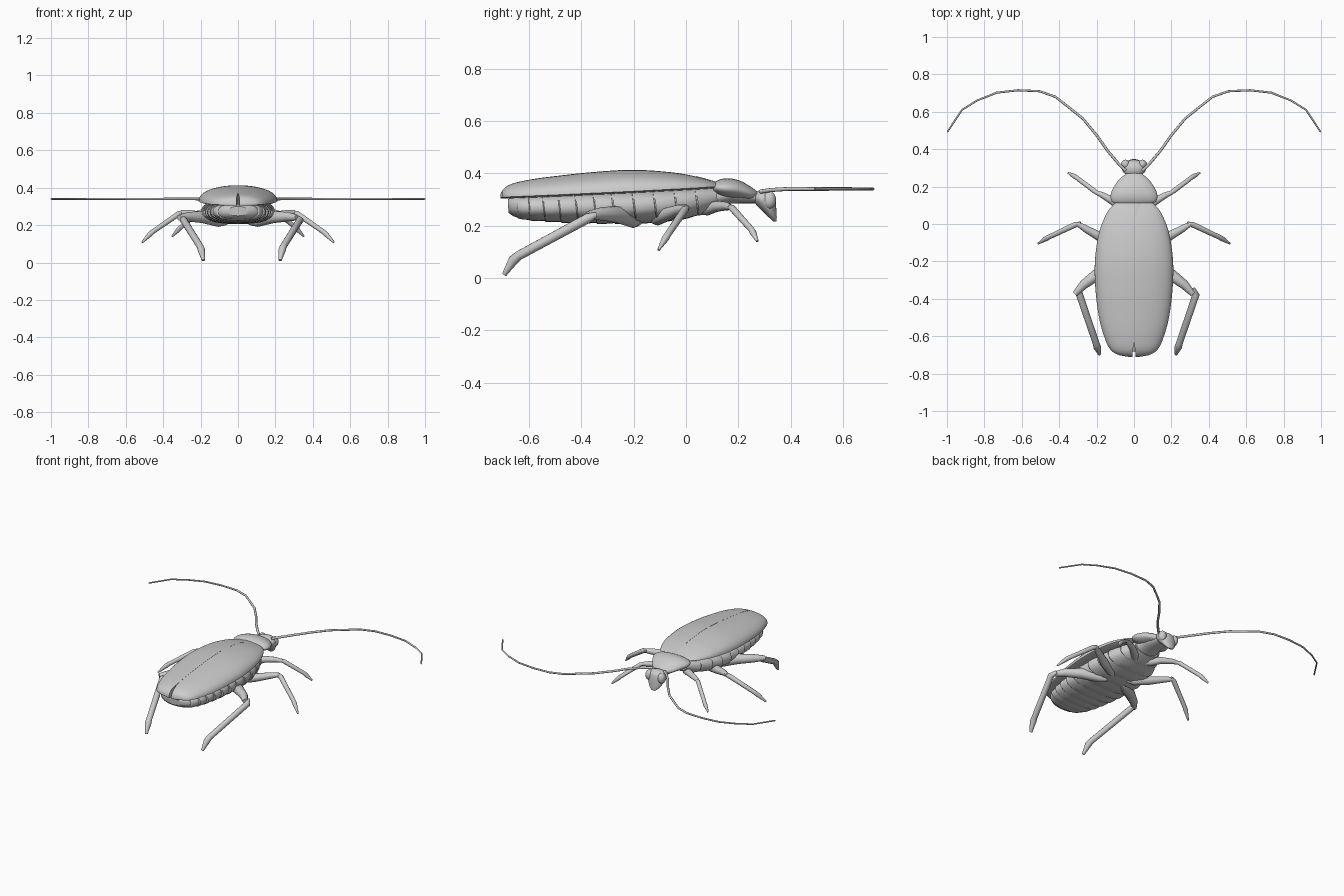
import bpy, bmesh
from math import cos, sin, pi, copysign
from mathutils import Vector

if "Cube" in bpy.data.objects:
    bpy.data.objects.remove(bpy.data.objects["Cube"])


def interp(rows, t):
    """Smooth interpolation of rows by their first value."""
    for i in range(len(rows) - 1):
        a, b = rows[i], rows[i + 1]
        if t <= b[0] or i == len(rows) - 2:
            p, q = rows[max(i - 1, 0)], rows[min(i + 2, len(rows) - 1)]
            f = (t - a[0]) / (b[0] - a[0])
            out = []
            for k in range(1, len(a)):
                ma = (b[k] - p[k]) / (b[0] - p[0]) * (b[0] - a[0])
                mb = (q[k] - a[k]) / (q[0] - a[0]) * (b[0] - a[0])
                out.append((2*f**3 - 3*f*f + 1) * a[k] + (f**3 - 2*f*f + f) * ma
                           + (3*f*f - 2*f**3) * b[k] + (f**3 - f*f) * mb)
            return out


def loft(name, rings, angle=40):
    bm = bmesh.new()
    vs = [[bm.verts.new(p) for p in r] for r in rings]
    n = len(vs[0])
    for a, b in zip(vs, vs[1:]):
        for i in range(n):
            bm.faces.new((a[i], a[(i+1) % n], b[(i+1) % n], b[i]))
    bm.faces.new(vs[0])
    bm.faces.new(vs[-1])
    bmesh.ops.recalc_face_normals(bm, faces=bm.faces)
    me = bpy.data.meshes.new(name)
    bm.to_mesh(me)
    bm.free()
    ob = bpy.data.objects.new(name, me)
    bpy.context.collection.objects.link(ob)
    smooth(ob, angle)
    return ob


def smooth(ob, angle=40):
    bpy.ops.object.select_all(action='DESELECT')
    bpy.context.view_layer.objects.active = ob
    ob.select_set(True)
    bpy.ops.object.shade_smooth_by_angle(angle=angle * pi / 180)


def oval(y, hw, lo, hi, n=32, p=1.0):
    pw = lambda v: copysign(abs(v)**p, v)
    return [Vector((hw * pw(cos(2*pi*i/n)), y, (lo+hi)/2 + (hi-lo)/2 * pw(sin(2*pi*i/n))))
            for i in range(n)]


def limb(name, pts, n=12):
    """Tapered tube; each point is x, y, z, radius."""
    ps = [Vector(p[:3]) for p in pts]
    rings = []
    for i, p in enumerate(ps):
        d = (ps[min(i+1, len(ps)-1)] - ps[max(i-1, 0)]).normalized()
        s = d.cross(Vector((0, 0, 1))).normalized()
        u = s.cross(d)
        rings.append([p + pts[i][3] * (s*cos(2*pi*k/n) + u*sin(2*pi*k/n)) for k in range(n)])
    return loft(name, rings, 50)


# Wing covers: y, half width, rim height, crown height
WING = [(-.71, .03, .304, .318), (-.70, .085, .304, .338), (-.67, .127, .304, .358), (-.6, .16, .307, .375),
        (-.5, .187, .311, .389), (-.35, .206, .318, .405), (-.2, .209, .325, .413),
        (-.05, .188, .333, .403), (.04, .155, .338, .387), (.1, .115, .342, .37), (.135, .06, .345, .36)]
for side, tag in ((1, "right"), (-1, "left")):
    rings = []
    for i in range(45):
        y = -.71 + .845 * (i / 44)**1.25
        hw, lo, hi = interp(WING, y)
        gap = .0005 + .007 * max(0, min(1, (-.63 - y) / .06))
        top = [Vector((side * (gap + (hw-gap) * sin(a)), y, lo + .006 + (hi-lo-.006) * cos(a)**.9))
               for a in [pi/2 * k / 12 * .999 for k in range(13)]]
        low = [Vector((side * (gap + (hw-gap) * f), y, lo + (.004 if f > .9 else 0)))
               for f in (.97, .7, .35, 0)]
        rings.append(top + low)
    loft("wing_cover_" + tag, rings)

# Small shield between the wing bases
sc = [(.04, .028), (.075, .04), (.12, .052)]
loft("scutellum", [oval(y, w, .35, interp(WING, y)[2] + .002, 16) for y, w in sc])

# Abdomen and thorax with overlapping rings
BODY = [(-.68, .05, .25, .30), (-.655, .10, .232, .312), (-.6, .14, .22, .32), (-.45, .175, .211, .33),
        (-.25, .192, .207, .34), (-.1, .182, .213, .345), (.03, .145, .235, .35), (.12, .09, .268, .35)]
rings = []
edges = [-.68, -.645, -.60, -.545, -.485, -.42, -.35, -.28, -.20, -.12, -.04, .04, .12]
for a, b in zip(edges, edges[1:]):
    for f, s in ((0, 1.0), (.06, 1.025), (.5, 1.01), (.99, .965)):
        y = a + (b - a) * f
        hw, lo, hi = interp(BODY, y)
        c = (lo + hi) / 2
        ring = oval(y, hw * s, c + (lo - c) * s, hi, 40, .85)
        for v in ring:
            v.y -= .12 * (v.z - c) * (1 if -.6 < y < .1 else .4)
        rings.append(ring)
loft("abdomen", rings, 25)

# Pronotum
PRO = [(.105, .085, .325, .36), (.115, .113, .318, .37), (.14, .125, .307, .379), (.17, .121, .302, .38),
       (.21, .1, .3, .37), (.25, .068, .297, .347), (.272, .035, .305, .33)]
loft("pronotum", [oval(y, *interp(PRO, y)) for y in [.105 + .167 * i / 20 for i in range(21)]])
loft("neck", [oval(.1, .08, .265, .35), oval(.17, .07, .285, .35), oval(.29, .04, .285, .325)])

# Head: z, half width, back y, front y
HEAD = [(.216, .014, .334, .346), (.23, .03, .318, .347), (.25, .045, .298, .346), (.28, .06, .268, .344),
        (.305, .064, .252, .34), (.325, .05, .262, .332), (.336, .02, .282, .312)]
rings = []
for i in range(15):
    z = .216 + .12 * i / 14
    hw, b, f = interp(HEAD, z)
    rings.append([Vector((hw * cos(2*pi*k/24), (b+f)/2 + (f-b)/2 * sin(2*pi*k/24), z)) for k in range(24)])
loft("head", rings)

ANT = [(.045, .285, .33), (.085, .325, .336), (.14, .39, .34), (.2, .475, .34), (.275, .565, .34), (.35, .625, .34), (.42, .68, .34),
       (.505, .71, .34), (.62, .715, .34), (.735, .702, .34), (.84, .66, .34), (.92, .61, .34), (.998, .492, .34)]
for s, tag in ((1, "right"), (-1, "left")):
    # Eyes
    bpy.ops.mesh.primitive_uv_sphere_add(segments=20, ring_count=12, radius=1, location=(s*.045, .318, .298))
    eye = bpy.context.object
    eye.name = "eye_" + tag
    eye.scale = (.024, .026, .034)
    smooth(eye)
    # Antennae
    limb("antenna_" + tag, [(s*x, y, z, .008 - .0035 * i / 12) for i, (x, y, z) in enumerate(ANT)], 8)
    # Legs: coxa and femur, then tibia and tarsus
    k = .02 if s > 0 else -.02
    legs = {
        "front": ([(.03, .05, .255, .012), (.06, .08, .262, .024), (.11, .12, .274, .021), (.17, .155, .274, .016), (.205, .17, .27, .011)],
                  [(.185, .16, .272, .008), (.21, .175, .268, .013), (.31, .25, .185, .012), (.32, .256, .174, .013), (.352, .273, .14, .005)]),
        "middle": ([(.05, -.13, .222, .012), (.09, -.11, .226, .026), (.17, -.075, .242, .026), (.26, -.025, .262, .019), (.305, .003, .268, .012)],
                   [(.285, .005, .27, .008), (.315, -.004, .262, .015), (.455, -.07, .165, .013), (.47, -.078, .152, .014), (.513, -.105, .107, .005)]),
        "hind": ([(.06, -.18, .212, .012), (.10, -.2, .22, .03), (.19, -.265, .243, .032), (.27, -.325, .245, .025), (.315, -.375, .24, .015)],
                 [(.305 + k*.6, -.345, .242, .01), (.312 + k, -.375, .228, .019), (.222 + k, -.64, .085, .018), (.216 + k, -.66, .068, .02), (.205 + k, -.695, .012, .009)]),
    }
    for leg, (upper, lower) in legs.items():
        limb(f"{leg}_femur_{tag}", [(s*x, y, z, r) for x, y, z, r in upper])
        limb(f"{leg}_tibia_{tag}", [(s*x, y, z, r) for x, y, z, r in lower])
